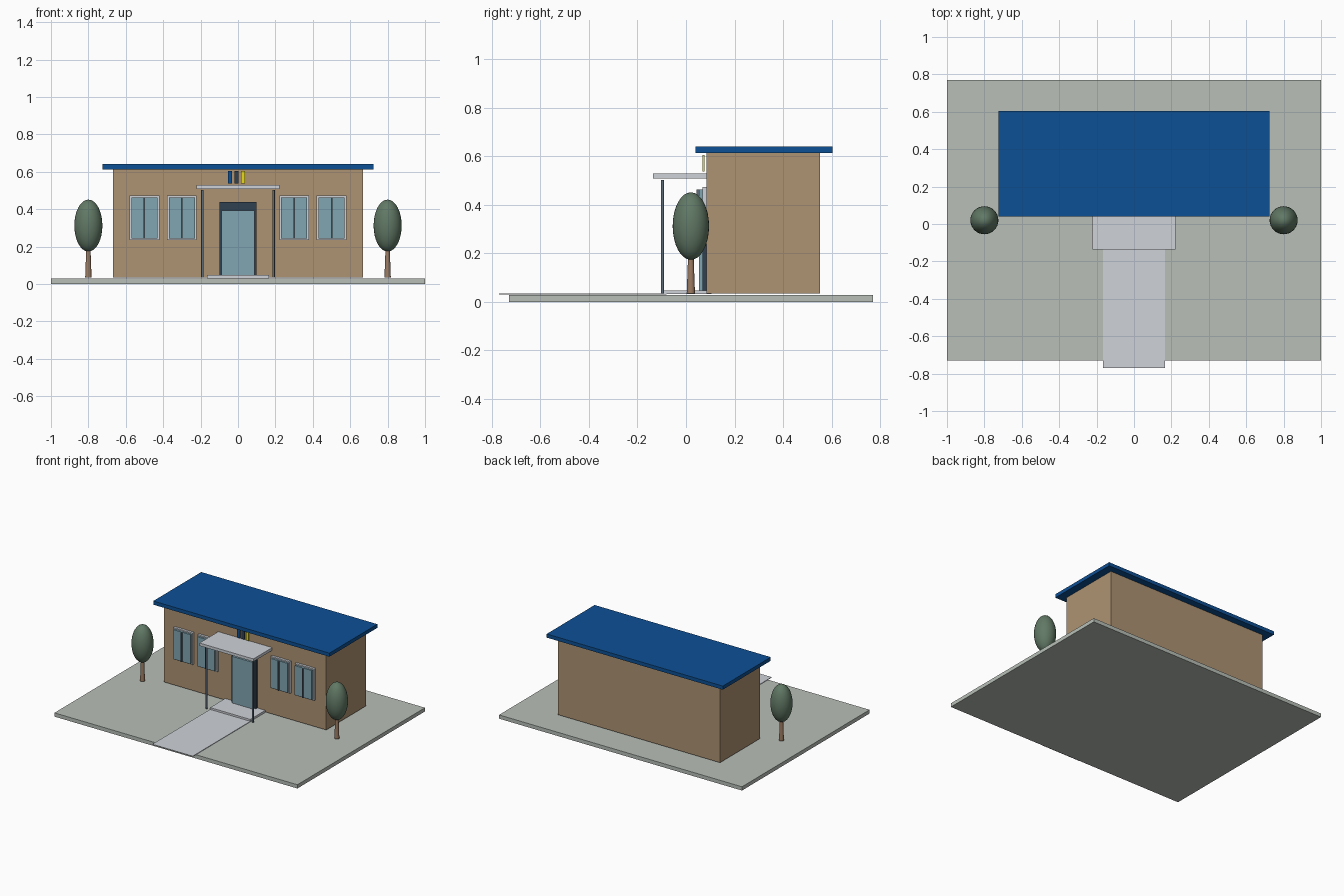
import bpy

if "Cube" in bpy.data.objects:
    bpy.data.objects.remove(bpy.data.objects["Cube"])


def material(name, r, g, b):
    m = bpy.data.materials.new(name)
    m.diffuse_color = (r, g, b, 1)
    m.use_nodes = True
    m.node_tree.nodes["Principled BSDF"].inputs["Base Color"].default_value = m.diffuse_color
    return m


PAVING = material("paving", 0.48, 0.52, 0.48)
LIGHT = material("light_concrete", 0.62, 0.65, 0.69)
WALL = material("wall_render", 0.42, 0.29, 0.17)
BLUE = material("roof_blue", 0.004, 0.08, 0.30)
YELLOW = material("yellow", 0.80, 0.70, 0.01)
DARK = material("dark_metal", 0.03, 0.05, 0.08)
STEEL = material("post_steel", 0.11, 0.15, 0.19)
GLASS = material("glass", 0.22, 0.38, 0.45)
LEAF = material("foliage", 0.12, 0.19, 0.13)
BARK = material("bark", 0.33, 0.20, 0.12)


def finish(name, mat):
    ob = bpy.context.object
    ob.name = name
    ob.data.materials.append(mat)
    return ob


def box(name, x, y, z, mat):
    """Box from (min, max) ranges on each axis."""
    bpy.ops.mesh.primitive_cube_add(
        size=1, location=[(a + b) / 2 for a, b in (x, y, z)])
    bpy.context.object.scale = [b - a for a, b in (x, y, z)]
    bpy.ops.object.transform_apply(location=False, rotation=False, scale=True)
    return finish(name, mat)


def wide(name, half, y, z, mat, cx=0.0):
    return box(name, (cx - half, cx + half), y, z, mat)


# Site
wide("ground_slab", 1.0, (-0.73, 0.77), (0, 0.028), PAVING)
wide("front_path", 0.166, (-0.77, -0.08), (0.029, 0.033), LIGHT)
wide("entrance_step", 0.165, (-0.092, 0.105), (0.031, 0.047), LIGHT)

# Building and roof
wide("building_walls", 0.667, (0.085, 0.552), (0.035, 0.613), WALL)
wide("roof_slab", 0.725, (0.039, 0.603), (0.613, 0.64), BLUE)

# Entrance canopy on two posts
wide("canopy", 0.222, (-0.136, 0.088), (0.508, 0.529), LIGHT)
for side, label in ((-1, "left"), (1, "right")):
    bpy.ops.mesh.primitive_cylinder_add(
        vertices=16, radius=0.0068, depth=0.467,
        location=(side * 0.19, -0.097, 0.2685))
    finish("canopy_post_" + label, STEEL)
    bpy.ops.object.shade_smooth_by_angle()

# Door
wide("door_frame", 0.1, (0.068, 0.088), (0.045, 0.437), DARK)
wide("door_glass", 0.087, (0.053, 0.070), (0.045, 0.394), GLASS)

# Windows: frame, pane and centre bar
for i, cx in enumerate((-0.5, -0.3, 0.3, 0.5), 1):
    wide(f"window_frame_{i}", 0.079, (0.067, 0.088), (0.235, 0.472), LIGHT, cx)
    wide(f"window_pane_{i}", 0.070, (0.053, 0.069), (0.244, 0.463), GLASS, cx)
    wide(f"window_bar_{i}", 0.004, (0.044, 0.055), (0.244, 0.463), STEEL, cx)

# Plain coloured accent strips above the canopy
for i, (cx, mat) in enumerate(((-0.043, BLUE), (-0.008, DARK), (0.027, YELLOW)), 1):
    wide(f"accent_strip_{i}", 0.0115, (0.069, 0.077), (0.536, 0.604), mat, cx)

# Trees
for side, label in ((-1, "left"), (1, "right")):
    bpy.ops.mesh.primitive_cone_add(
        vertices=16, radius1=0.017, radius2=0.011, depth=0.165,
        location=(side * 0.8, 0.02, 0.1175))
    finish("tree_trunk_" + label, BARK)
    bpy.ops.object.shade_smooth_by_angle()
    bpy.ops.mesh.primitive_uv_sphere_add(
        segments=32, ring_count=16, radius=1, location=(side * 0.8, 0.02, 0.312))
    bpy.context.object.scale = (0.075, 0.075, 0.139)
    bpy.ops.object.transform_apply(location=False, rotation=False, scale=True)
    finish("tree_crown_" + label, LEAF)
    bpy.ops.object.shade_smooth_by_angle()
